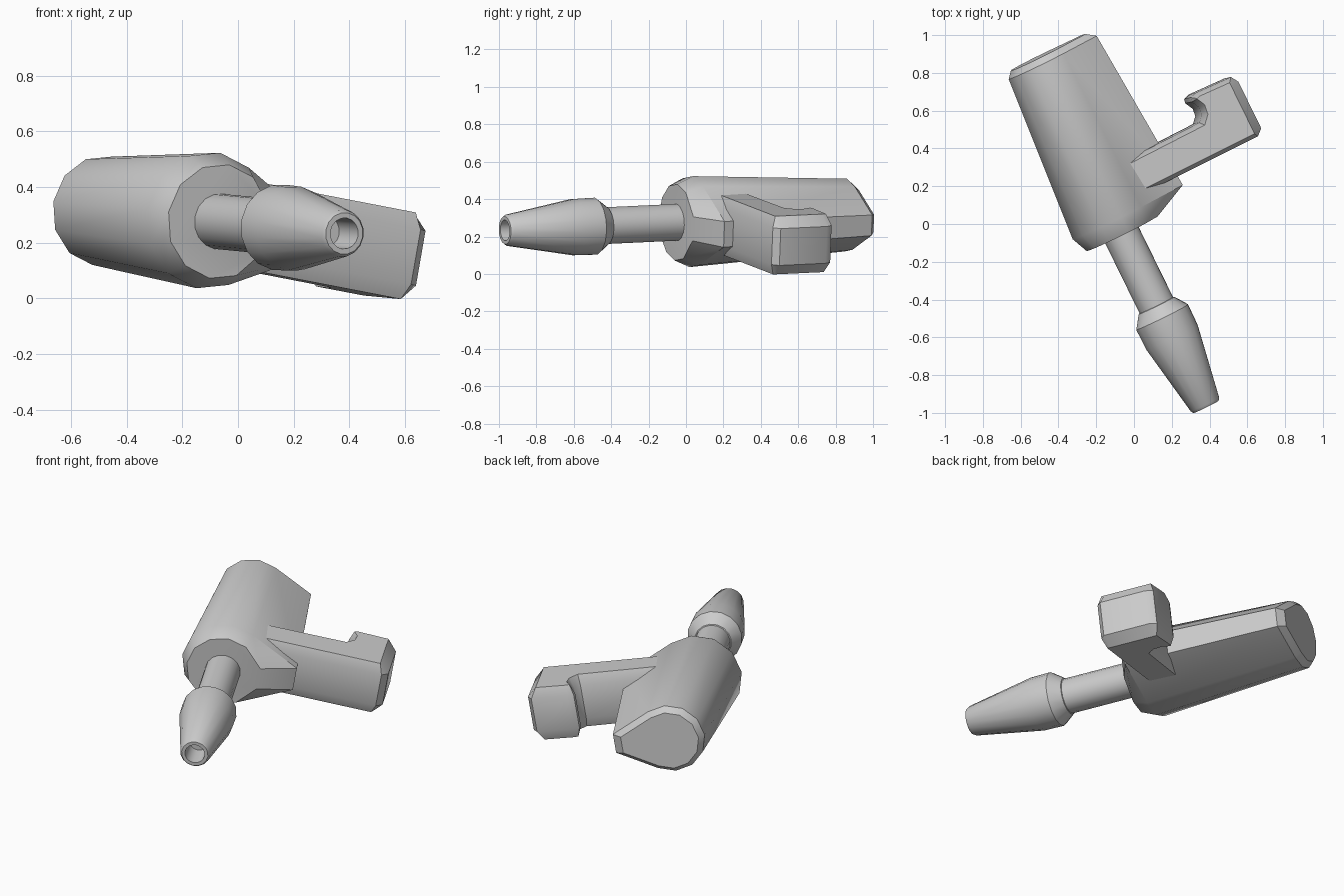
import bpy, bmesh, math
from mathutils import Matrix, Vector

if "Cube" in bpy.data.objects:
    bpy.data.objects.remove(bpy.data.objects["Cube"])

# Tilted local frame: x = handle direction, y = barrel axis (backwards), z = up
Y = Vector((-0.44, 0.897, 0.042)).normalized()
X = Vector((0.88, 0.44, -0.17))
X = (X - X.dot(Y) * Y).normalized()
Z = X.cross(Y)
FRAME = Matrix((X, Y, Z)).transposed().to_4x4()
FRAME.translation = (-0.058, -0.071, 0.275)


def finish(name, bm, angle=35):
    bmesh.ops.recalc_face_normals(bm, faces=bm.faces)
    me = bpy.data.meshes.new(name)
    bm.to_mesh(me)
    bm.free()
    ob = bpy.data.objects.new(name, me)
    bpy.context.collection.objects.link(ob)
    ob.matrix_world = FRAME
    bpy.ops.object.select_all(action='DESELECT')
    ob.select_set(True)
    bpy.context.view_layer.objects.active = ob
    bpy.ops.object.shade_smooth_by_angle(angle=math.radians(angle))
    return ob


def loft(name, rings):
    """Skin a list of (y, [(x, z), ...]) cross-sections and cap both ends."""
    bm = bmesh.new()
    loops = [[bm.verts.new((x, y, z)) for x, z in pts] for y, pts in rings]
    n = len(loops[0])
    for a, b in zip(loops, loops[1:]):
        for i in range(n):
            j = (i + 1) % n
            bm.faces.new((a[i], a[j], b[j], b[i]))
    bm.faces.new(loops[0])
    bm.faces.new(loops[-1])
    return finish(name, bm)


def circle(r, n=16):
    return [(r * math.cos(2 * math.pi * i / n), r * math.sin(2 * math.pi * i / n))
            for i in range(n)]


def teardrop(r, edge_x, edge_z):
    """Round on the left, blunt edge on the handle side."""
    arc = [(r * math.cos(math.radians(a)), r * math.sin(math.radians(a)))
           for a in range(60, 301, 30)]
    return arc + [(edge_x, -edge_z), (edge_x, edge_z)]


def scaled(pts, k, dx):
    return [(x * k + dx, z * k) for x, z in pts]


# Main body
section = teardrop(0.247, 0.40, 0.07)
loft("body", [
    (0.02, teardrop(0.207, 0.205, 0.065)),
    (0.11, section),
    (1.02, scaled(section, 0.8, 0.02)),
    (1.055, scaled(section, 0.68, 0.02)),
])

# Neck and flared nozzle with a bored tip
nozzle = [(0.06, 0.1), (-0.40, 0.1), (-0.402, 0.106), (-0.47, 0.155), (-0.59, 0.153),
          (-0.985, 0.085), (-1.0, 0.075), (-1.0, 0.056), (-0.85, 0.054)]
loft("nozzle", [(y, circle(r)) for y, r in nozzle])

# Hooked handle: outline extruded, with chamfered top and bottom rims
outline = [(0.15, 0.165), (0.87, 0.165), (0.905, 0.195), (0.905, 0.47), (0.88, 0.51),
           (0.67, 0.518), (0.637, 0.508), (0.632, 0.485), (0.655, 0.44), (0.65, 0.40),
           (0.62, 0.368), (0.15, 0.363)]
MID, HALF, SIDE = 0.015, 0.158, 0.10
bm = bmesh.new()
base = bm.faces.new([bm.verts.new((x, y, MID - SIDE)) for x, y in outline])
ext = bmesh.ops.extrude_face_region(bm, geom=[base], use_keep_orig=True)
for v in [g for g in ext["geom"] if isinstance(g, bmesh.types.BMVert)]:
    v.co.z = MID + SIDE
bmesh.ops.recalc_face_normals(bm, faces=bm.faces)
caps = [f for f in bm.faces if len(f.verts) == len(outline)]
for cap in caps:
    sign = 1 if cap.calc_center_median().z > MID else -1
    bmesh.ops.inset_region(bm, faces=[cap], thickness=0.022, use_even_offset=True)
    for v in cap.verts:
        v.co.z = MID + sign * HALF
        v.co.x = min(v.co.x, 0.85)
finish("handle", bm)
